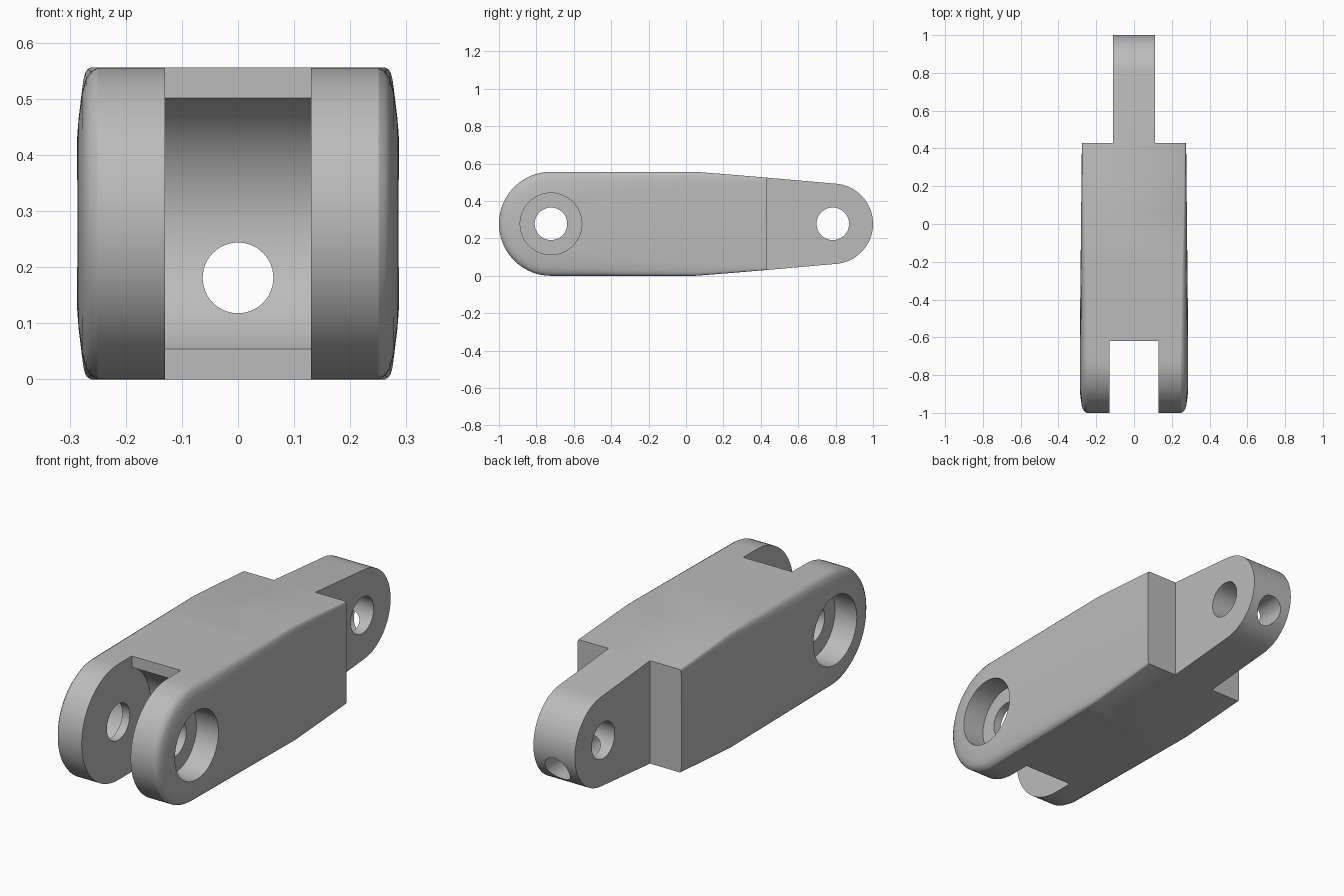
import bpy, bmesh, math
from mathutils import Matrix, Vector

cube = bpy.data.objects.get("Cube")
if cube:
    bpy.data.objects.remove(cube, do_unlink=True)

MID = 0.278               # height of the centre line
FORK_Y, TANG_Y = -0.722, 0.785
SHOULDER = 0.43           # where the body steps down to the tang
TANG_R = 0.215

steel = bpy.data.materials.new("matte_grey")
steel.use_nodes = True
grey = (0.5, 0.5, 0.5, 1)
steel.diffuse_color = grey
steel.node_tree.nodes["Principled BSDF"].inputs["Base Color"].default_value = grey


def add_object(name, bm):
    bmesh.ops.recalc_face_normals(bm, faces=bm.faces)
    mesh = bpy.data.meshes.new(name)
    bm.to_mesh(mesh)
    bm.free()
    mesh.materials.append(steel)
    obj = bpy.data.objects.new(name, mesh)
    bpy.context.collection.objects.link(obj)
    return obj


def arc(cy, r, start, end, steps):
    angles = [math.radians(start + (end - start) * i / steps) for i in range(steps + 1)]
    return [(cy + r * math.cos(a), MID + r * math.sin(a)) for a in angles]


def extrude(name, profile, half_width):
    """Side profile (y, z) extruded evenly to both sides."""
    bm = bmesh.new()
    face = bm.faces.new([bm.verts.new((-half_width, y, z)) for y, z in profile])
    new = bmesh.ops.extrude_face_region(bm, geom=[face])["geom"]
    moved = [v for v in new if isinstance(v, bmesh.types.BMVert)]
    bmesh.ops.translate(bm, verts=moved, vec=(2 * half_width, 0, 0))
    return add_object(name, bm)


def cylinder(name, centre, r, length, axis):
    bm = bmesh.new()
    turn = Vector((0, 0, 1)).rotation_difference(Vector(axis)).to_matrix().to_4x4()
    bmesh.ops.create_cone(bm, cap_ends=True, segments=48, radius1=r, radius2=r,
                          depth=length, matrix=Matrix.Translation(centre) @ turn)
    return add_object(name, bm)


def cut(obj, cutters):
    bpy.context.view_layer.objects.active = obj
    for c in cutters:
        mod = obj.modifiers.new("cut", "BOOLEAN")
        mod.operation, mod.solver, mod.object = "DIFFERENCE", "EXACT", c
        bpy.ops.object.modifier_apply(modifier=mod.name)


# Body: layers of the side outline, shrinking outward to round the edges
top = [(SHOULDER, 0.525), (0.24, 0.541), (0.05, 0.556), (-0.2, 0.556), (-0.46, 0.556)]
bottom = [(y, 2 * MID - z) for y, z in reversed(top)]
outline = top + arc(FORK_Y, MID, 90, 270, 41) + bottom
layers = [(0.25, 0), (0.262, 0.007), (0.271, 0.02), (0.278, 0.045), (0.284, 0.09), (0.288, 0.14)]
layers = [(-x, d) for x, d in reversed(layers)] + layers


def body_point(x, inset, y, z):
    t = max(0, (y - FORK_Y) / (SHOULDER - FORK_Y))
    rounding = 1 - 0.8 * t
    width = 0.288 - 0.012 * t - (0.288 - abs(x)) * rounding
    s = 1 - inset * rounding / MID
    if y < FORK_Y:
        y = FORK_Y + (y - FORK_Y) * s
    return math.copysign(width, x), y, MID + (z - MID) * s


bm = bmesh.new()
rings = [[bm.verts.new(body_point(x, d, y, z)) for y, z in outline] for x, d in layers]
n = len(outline)
for a, b in zip(rings, rings[1:]):
    for i in range(n):
        j = (i + 1) % n
        bm.faces.new((a[i], a[j], b[j], b[i]))
for ring in (rings[0], rings[-1]):
    for i in range(n // 2 - 1):
        bm.faces.new((ring[i], ring[i + 1], ring[n - 2 - i], ring[n - 1 - i]))
body = add_object("link_body", bm)

# Tang: narrow tongue with a round end
tang = extrude("tang", [(SHOULDER, 2 * MID - 0.525)] + arc(TANG_Y, TANG_R, -85, 85, 40)
               + [(SHOULDER, 0.525)], 0.11)

# Fork slot with a concave floor that clears the next link
slot_y, slot_r = -0.62, 0.246
a = math.degrees(math.acos((slot_y - FORK_Y) / slot_r))
slot = extrude("slot_cutter", [(-1.1, -0.1), (slot_y, -0.1)] + arc(FORK_Y, slot_r, -a, a, 32)
               + [(slot_y, 0.7), (-1.1, 0.7)], 0.13)

# Pin holes, pin head recesses and the lengthwise channel
fork_pin = cylinder("fork_pin_cutter", (0, FORK_Y, MID), 0.087, 1, (1, 0, 0))
tang_pin = cylinder("tang_pin_cutter", (0, TANG_Y, MID), 0.087, 1, (1, 0, 0))
recesses = [cylinder("recess_cutter", (side * 0.37, FORK_Y, MID), 0.165, 0.4, (1, 0, 0))
            for side in (-1, 1)]
channel = cylinder("channel_cutter", (0, 0, 0.181), 0.063, 2.4, (0, 1, 0))

cut(body, [slot, fork_pin, channel] + recesses)
cut(tang, [tang_pin, channel])
for c in [slot, fork_pin, tang_pin, channel] + recesses:
    bpy.data.objects.remove(c, do_unlink=True)

# Smooth curved surfaces, keep machined edges crisp
for obj in (body, tang):
    bpy.ops.object.select_all(action="DESELECT")
    obj.select_set(True)
    bpy.context.view_layer.objects.active = obj
    bpy.ops.object.shade_smooth_by_angle(angle=math.radians(30))
